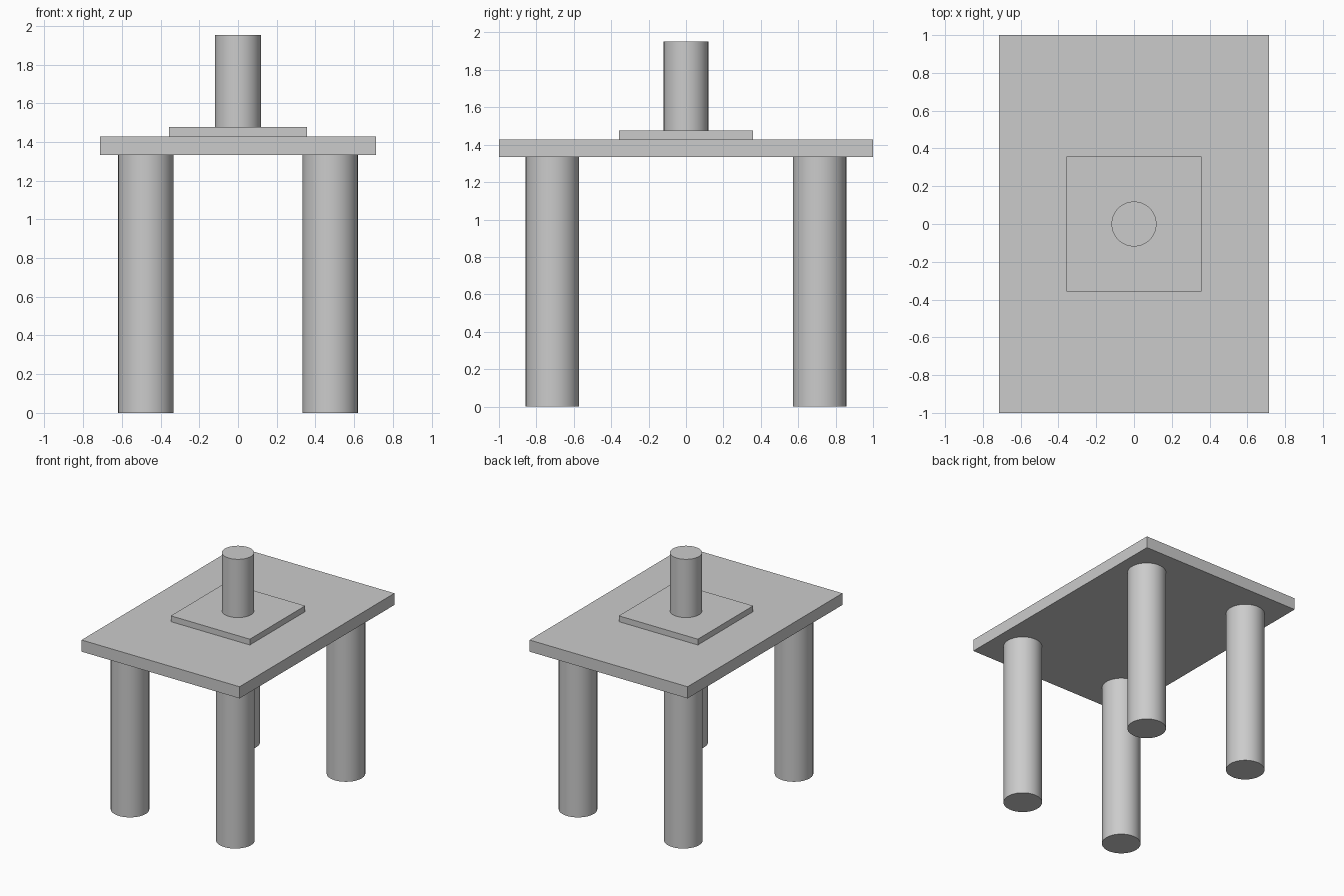
import bpy
import math

if "Cube" in bpy.data.objects:
    bpy.data.objects.remove(bpy.data.objects["Cube"], do_unlink=True)

U = 2 / 42  # one design unit; the table is 42 units long

grey = bpy.data.materials.new("plain grey")
grey.use_nodes = True
colour = (0.6, 0.6, 0.6, 1)
grey.diffuse_color = colour
grey.node_tree.nodes["Principled BSDF"].inputs["Base Color"].default_value = colour


def finish(name):
    obj = bpy.context.object
    obj.name = name
    obj.data.materials.append(grey)
    return obj


def slab(name, width, depth, bottom, height):
    bpy.ops.mesh.primitive_cube_add(size=1, location=(0, 0, (bottom + height / 2) * U))
    obj = finish(name)
    obj.scale = (width * U, depth * U, height * U)
    bpy.ops.object.transform_apply(location=False, rotation=False, scale=True)


def post(name, x, y, radius, bottom, height):
    bpy.ops.mesh.primitive_cylinder_add(
        vertices=64, radius=radius * U, depth=height * U,
        location=(x * U, y * U, (bottom + height / 2) * U))
    finish(name)
    bpy.ops.object.shade_smooth_by_angle(angle=math.radians(30))


# Four round legs
for side, x in (("right", -10), ("left", 10)):
    for end, y in (("front", -15), ("back", 15)):
        post(f"{end}_{side}_leg", x, y, 3, 0, 28)

# Table top, raised square plate and central post
slab("table_top", 30, 42, 28, 2)
slab("square_plate", 15, 15, 30, 1)
post("central_post", 0, 0, 2.5, 31, 10)
